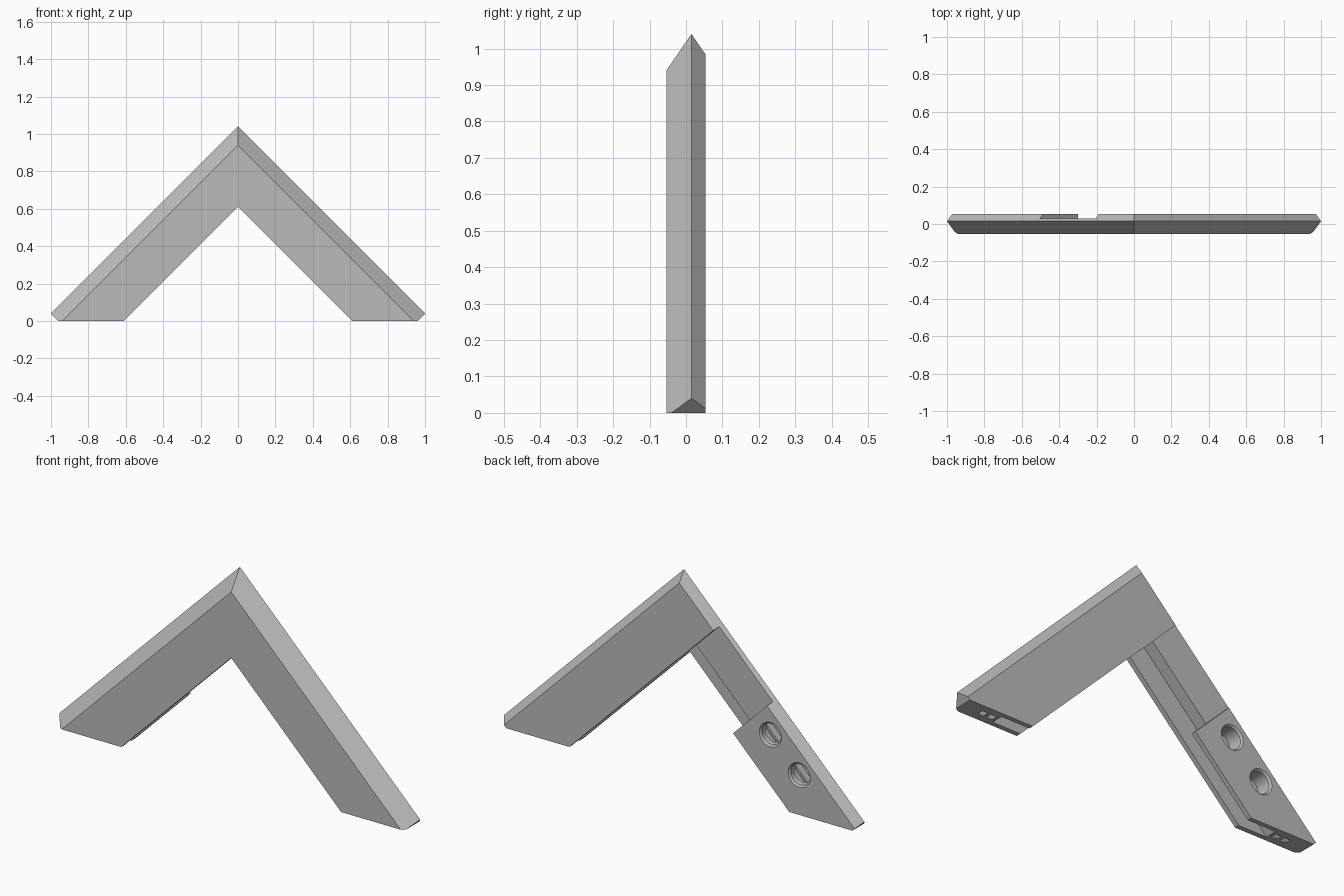
import bpy
import bmesh
import math
from mathutils import Vector, Matrix

default_cube = bpy.data.objects.get("Cube")
if default_cube:
    bpy.data.objects.remove(default_cube, do_unlink=True)

grey = bpy.data.materials.new("plain grey")
grey.use_nodes = True
GREY = (0.5, 0.5, 0.5, 1)
grey.diffuse_color = GREY
grey.node_tree.nodes["Principled BSDF"].inputs["Base Color"].default_value = GREY

FRONT, BACK = -0.054, 0.053    # outer faces
FLOOR, SPLIT = -0.03, 0.03     # slot floor and cover underside
INNER, WALL = 0.61, 0.765      # inner edge and slot side wall
END, CUT, PLATE_TOP = 0.96, -0.608, -0.013


def place(side, p, q, y):
    """p runs across a leg, q runs down it at 45 degrees."""
    return Vector((side * (p + q) / 2, y, (p - q) / 2))


def finish(name, bm):
    bmesh.ops.recalc_face_normals(bm, faces=bm.faces)
    mesh = bpy.data.meshes.new(name)
    bm.to_mesh(mesh)
    bm.free()
    mesh.materials.append(grey)
    obj = bpy.data.objects.new(name, mesh)
    bpy.context.collection.objects.link(obj)
    return obj


def leg(name, profile, side, start=None, end=END):
    """Sweep a profile from the mitre to the ground, trimmed square to the leg."""
    bm = bmesh.new()
    top = [bm.verts.new((0, y, p)) for p, y in profile]
    low = [bm.verts.new((side * p, y, 0)) for p, y in profile]
    bm.faces.new(top)
    bm.faces.new(low)
    for i in range(len(profile)):
        j = (i + 1) % len(profile)
        bm.faces.new((top[i], top[j], low[j], low[i]))
    bmesh.ops.recalc_face_normals(bm, faces=bm.faces)
    down = Vector((side, 0, -1)).normalized()
    for q, direction in ((start, -down), (end, down)):
        if q is None:
            continue
        bmesh.ops.bisect_plane(bm, geom=bm.verts[:] + bm.edges[:] + bm.faces[:],
                               plane_co=place(side, INNER, q, 0), plane_no=direction,
                               clear_outer=True)
        bmesh.ops.holes_fill(bm, edges=bm.edges[:], sides=0)
    return finish(name, bm)


def bar(name, side, ps, qs, ys):
    """Box laid along a leg."""
    bm = bmesh.new()
    bmesh.ops.create_cube(bm, size=1)
    for v in bm.verts:
        p, q, y = [r[0] if c < 0 else r[1] for c, r in zip(v.co, (ps, qs, ys))]
        v.co = place(side, p, q, y)
    return finish(name, bm)


def round_cutter(name, q, y0, y1, r0, r1):
    bm = bmesh.new()
    spot = place(-1, 0.865, q, (y0 + y1) / 2)
    turn = Matrix.Translation(spot) @ Matrix.Rotation(-math.pi / 2, 4, "X")
    bmesh.ops.create_cone(bm, cap_ends=True, segments=40, radius1=r0, radius2=r1,
                          depth=y1 - y0, matrix=turn)
    return finish(name, bm)


def cut(cutter, *targets):
    cutter.hide_render = True
    cutter.hide_viewport = True
    cutter.display_type = "WIRE"
    for target in targets:
        mod = target.modifiers.new(cutter.name, "BOOLEAN")
        mod.operation = "DIFFERENCE"
        mod.solver = "EXACT"
        mod.object = cutter


# Left leg with an inner slot, bevelled on its outer edge
slot = [(WALL, SPLIT), (WALL, FLOOR), (INNER, FLOOR)]
nose = [(INNER, FRONT), (0.94, FRONT), (1.04, 0.015)]
left_leg = leg("left_leg", nose + [(0.985, BACK), (INNER, BACK), (INNER, SPLIT)] + slot, 1)

# Right leg: front half, fixed cover at the corner, and the lower cover plate
right_leg = leg("right_leg", nose + [(1.018, SPLIT)] + slot, -1)
cover = [(INNER, SPLIT), (1.018, SPLIT), (0.985, BACK), (INNER, BACK)]
corner_cover = leg("corner_cover", cover, -1, end=CUT)
cover_plate = leg("cover_plate", cover, -1, start=PLATE_TOP)

# Twin narrow channels opening at the foot of each leg
for side, body in ((1, left_leg), (-1, right_leg)):
    for i, ps in enumerate(((0.78, 0.812), (0.828, 0.86))):
        cut(bar(f"channel_cutter_{i}", side, ps, (0.02, 1.0), (-0.015, 0.015)), body)

# Two countersunk round holes through the cover plate
for q in (0.145, 0.465):
    cut(round_cutter("hole_cutter", q, FLOOR, 0.07, 0.053, 0.053), right_leg, cover_plate)
    cut(round_cutter("countersink_cutter", q, 0.043, 0.063, 0.052, 0.07), cover_plate)

# Rail running along the bottom of the holes
bar("hole_rail", -1, (0.812, 0.828), (0.02, 0.6), (FLOOR - 0.005, 0.005))
